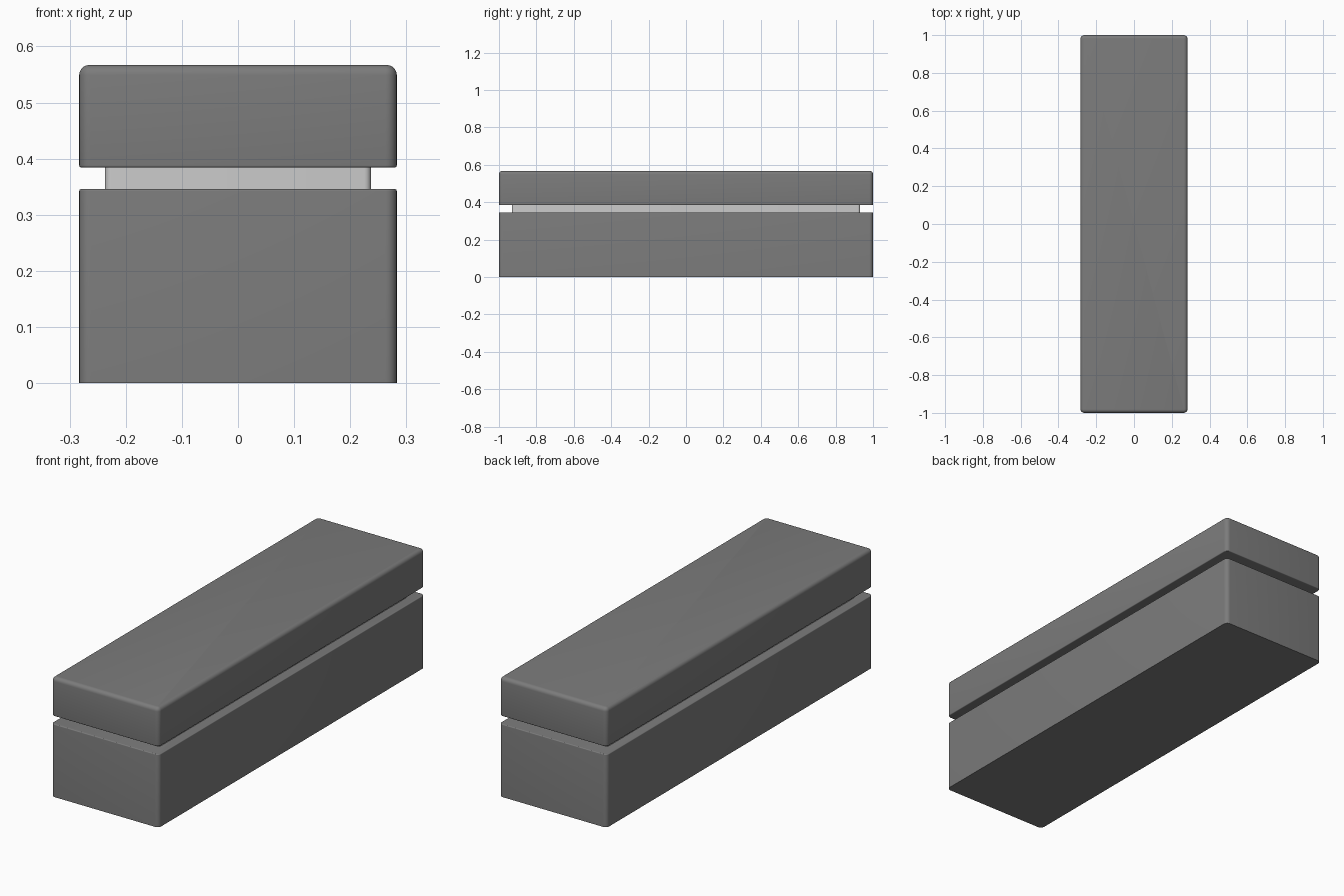
import bpy, bmesh
from math import pi, sin, cos

if "Cube" in bpy.data.objects:
    bpy.data.objects.remove(bpy.data.objects["Cube"])


def rounded_block(name, hx, hy, radius, levels, steps=6, grey=None):
    """Stack of rounded-rectangle rings, levels = (z, inset), capped at both ends."""
    bm = bmesh.new()
    rings = []
    for z, inset in levels:
        ring = []
        for k, (sx, sy) in enumerate([(1, 1), (-1, 1), (-1, -1), (1, -1)]):
            r = max(radius - inset, 0.002)
            cx, cy = sx * (hx - inset - r), sy * (hy - inset - r)
            for i in range(steps + 1):
                a = pi / 2 * (k + i / steps)
                ring.append(bm.verts.new((cx + r * cos(a), cy + r * sin(a), z)))
        rings.append(ring)
    n = len(rings[0])
    for lo, hi in zip(rings, rings[1:]):
        for i in range(n):
            j = (i + 1) % n
            bm.faces.new((lo[i], lo[j], hi[j], hi[i]))
    bm.faces.new(rings[0][::-1])
    bm.faces.new(rings[-1])
    me = bpy.data.meshes.new(name)
    bm.to_mesh(me)
    bm.free()
    ob = bpy.data.objects.new(name, me)
    bpy.context.collection.objects.link(ob)
    if grey:
        mat = bpy.data.materials.new(name + "_grey")
        mat.diffuse_color = (grey, grey, grey, 1)
        mat.use_nodes = True
        mat.node_tree.nodes["Principled BSDF"].inputs["Base Color"].default_value = mat.diffuse_color
        me.materials.append(mat)
    bpy.ops.object.select_all(action='DESELECT')
    ob.select_set(True)
    bpy.context.view_layer.objects.active = ob
    bpy.ops.object.shade_smooth_by_angle(angle=pi / 6)
    return ob


def fillet(z, r, side, steps=5):
    """Quarter-round edge ending at height z; side is +1 for top, -1 for bottom."""
    pts = [(z - side * r * (1 - sin(a)), r * (1 - cos(a)))
           for a in (pi / 2 * i / steps for i in range(steps + 1))]
    return pts if side > 0 else pts[::-1]


HX, HY = 0.283, 1.0
# Box body with a sharp foot and softened rim
rounded_block("box_base", HX, HY, 0.02, [(0, 0)] + fillet(0.346, 0.004, 1), grey=0.2)
# Recessed neck between body and lid
rounded_block("inner_neck", 0.237, 0.93, 0.012, [(0.33, 0), (0.40, 0)])
# Lid with rounded top edges
rounded_block("lid", HX, HY, 0.02, fillet(0.384, 0.004, -1) + fillet(0.567, 0.018, 1), grey=0.2)
